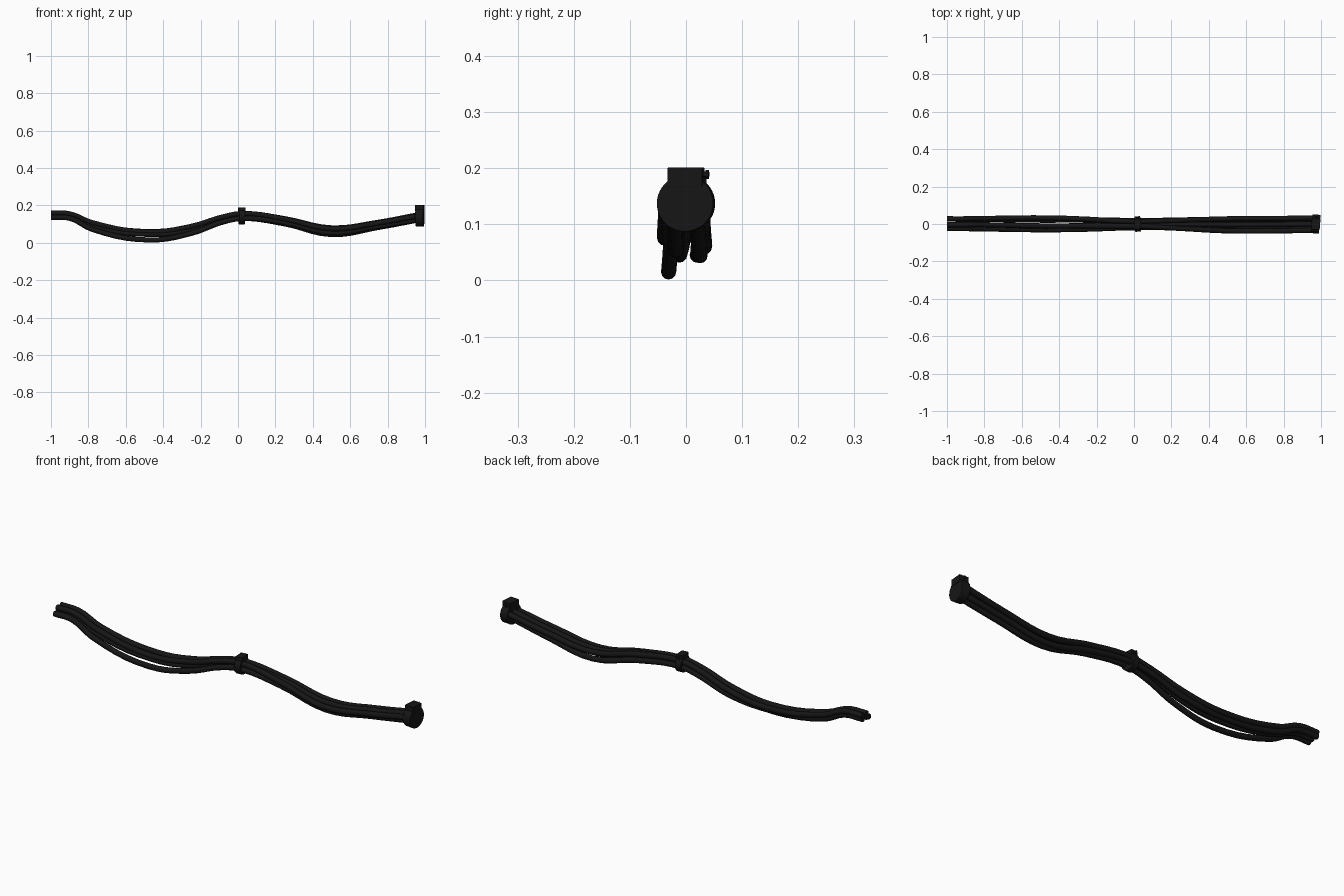
import bpy, math
from mathutils import Matrix, Vector

if "Cube" in bpy.data.objects:
    bpy.data.objects.remove(bpy.data.objects["Cube"])

black = bpy.data.materials.new("black_rubber")
black.diffuse_color = (0.008, 0.008, 0.008, 1)
black.use_nodes = True
black.node_tree.nodes["Principled BSDF"].inputs["Base Color"].default_value = black.diffuse_color


def finish(ob, name, bevel=0):
    ob.name = name
    ob.data.materials.append(black)
    if bevel:
        m = ob.modifiers.new("bevel", 'BEVEL')
        m.width, m.segments = bevel, 2
    return ob


# Cables: stations along x, centre height, then per-cable (y, dz) offsets
XS = [-1.0, -0.9, -0.78, -0.47, -0.25, -0.08, 0.02, 0.25, 0.5, 0.75, 0.975]
ZS = [0.147, 0.143, 0.092, 0.040, 0.072, 0.125, 0.142, 0.115, 0.063, 0.096, 0.138]
CABLES = [
    [(-.024, -.012), (-.025, -.012), (-.027, -.020), (-.031, -.025), (-.028, -.022), (-.022, -.014),
     (-.020, -.012), (-.020, -.008), (-.018, -.010), (-.020, -.008), (-.022, -.012)],
    [(-.004, .012), (-.004, .012), (-.004, .016), (-.010, .018), (-.010, .016), (-.012, .014),
     (-.012, .014), (-.024, .012), (-.037, .012), (-.037, .010), (-.034, .008)],
    [(.028, .012), (.028, .012), (.030, .014), (.033, .020), (.026, .016), (.016, .014),
     (.014, .014), (.020, .014), (.028, .015), (.030, .012), (.032, .010)],
    [(.026, -.006), (.025, -.006), (.024, -.008), (.020, .005), (.022, -.008), (.020, -.010),
     (.018, -.012), (.022, -.014), (.025, -.019), (.022, -.014), (.014, -.014)],
    [(-.003, -.006), (-.003, -.006), (-.004, -.006), (-.012, .005), (-.006, -.004), (0, -.002),
     (0, 0), (-.002, .012), (-.004, .017), (-.002, .014), (0, .014)],
]
for i, offs in enumerate(CABLES):
    cu = bpy.data.curves.new("cable", 'CURVE')
    cu.dimensions = '3D'
    cu.bevel_depth = 0.0135
    cu.bevel_resolution = 4
    cu.resolution_u = 5
    cu.use_fill_caps = True
    sp = cu.splines.new('BEZIER')
    sp.bezier_points.add(len(XS) - 1)
    for p, x, z, (y, dz) in zip(sp.bezier_points, XS, ZS, offs):
        p.co = (x, y, z + dz)
        p.handle_left_type = p.handle_right_type = 'AUTO'
    ob = bpy.data.objects.new("cable", cu)
    bpy.context.collection.objects.link(ob)
    finish(ob, f"cable_{i + 1}")


def cylinder(name, frame, loc, r, depth, axis, n=32, bevel=0):
    bpy.ops.mesh.primitive_cylinder_add(vertices=n, radius=r, depth=depth)
    ob = finish(bpy.context.object, name, bevel)
    turn = Matrix.Rotation(math.pi / 2, 4, 'Y' if axis == 'X' else 'X')
    ob.matrix_world = frame @ Matrix.Translation(loc) @ turn
    bpy.ops.object.shade_smooth_by_angle(angle=math.radians(35))


def box(name, frame, loc, size, bevel):
    bpy.ops.mesh.primitive_cube_add(size=1)
    ob = bpy.context.object
    ob.data.transform(Matrix.Diagonal((*size, 1)))
    ob.matrix_world = frame @ Matrix.Translation(loc)
    finish(ob, name, bevel)


def clamp(prefix, pos, tilt, r, width, block_w, block_top):
    f = Matrix.Translation(Vector(pos)) @ Matrix.Rotation(math.radians(tilt), 4, 'Z')
    cylinder(prefix + "_band", f, (0, 0, 0), r, width, 'X', 40, 0.002)
    # screw housing on top, with the screw sticking out at one side
    h = block_top - r * 0.6
    box(prefix + "_housing", f, (0, 0, block_top - h / 2), (width * 1.1, block_w, h), 0.001)
    z = block_top - 0.012
    cylinder(prefix + "_screw", f, (0, block_w / 2 + 0.003, z), 0.005, 0.014, 'Y', 12)
    cylinder(prefix + "_screw_head", f, (0, block_w / 2 + 0.007, z), 0.008, 0.006, 'Y', 6)


clamp("end_clamp", (0.972, 0, 0.137), -5, 0.0505, 0.042, 0.062, 0.064)
clamp("middle_clamp", (0.02, 0, 0.140), 4, 0.041, 0.032, 0.052, 0.050)
